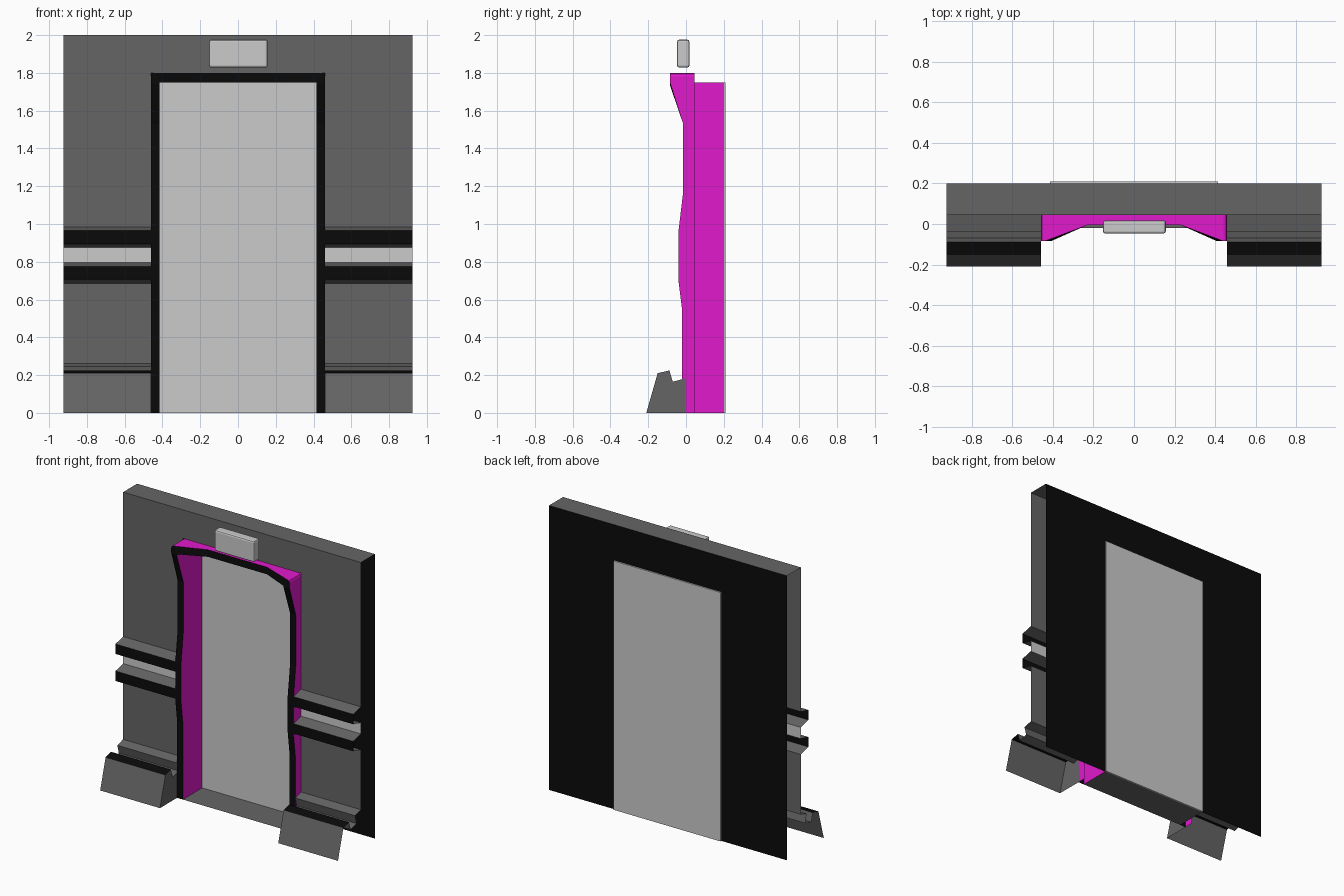
import bpy, bmesh

if "Cube" in bpy.data.objects:
    bpy.data.objects.remove(bpy.data.objects["Cube"])


def mat(name, c):
    m = bpy.data.materials.new(name)
    m.diffuse_color = (*c, 1)
    m.use_nodes = True
    m.node_tree.nodes["Principled BSDF"].inputs["Base Color"].default_value = m.diffuse_color
    return m


MATS = [mat("dark_grey", (0.13, 0.13, 0.13)), mat("light_grey", (0.55, 0.55, 0.55)),
        mat("black", (0.003, 0.003, 0.003)), mat("magenta", (0.75, 0.01, 0.6))]
GREY, LIGHT, BLACK, PINK = range(4)

W, OPEN, JAMB = 0.925, 0.46, 0.415     # half widths: wall, frame outside, frame inside
FRONT, BACK = 0.045, 0.2               # wall planes
H, FRAME_H, DOOR_H = 2.0, 1.8, 1.75


def add_mesh(name, faces):
    """faces: list of (points, material index)"""
    bm = bmesh.new()
    for pts, m in faces:
        bm.faces.new([bm.verts.new(p) for p in pts]).material_index = m
    bmesh.ops.remove_doubles(bm, verts=bm.verts, dist=0.0005)
    me = bpy.data.meshes.new(name)
    bm.to_mesh(me)
    bm.free()
    for m in MATS:
        me.materials.append(m)
    ob = bpy.data.objects.new(name, me)
    bpy.context.collection.objects.link(ob)
    return ob


def strip(profile, x0, x1):
    """Sweep a (y, z, material of the next face) profile along x"""
    return [([(x0, a[0], a[1]), (x0, b[0], b[1]), (x1, b[0], b[1]), (x1, a[0], a[1])], a[2])
            for a, b in zip(profile, profile[1:])]


def add_box(name, lo, hi, m, bevel=0):
    bm = bmesh.new()
    bmesh.ops.create_cube(bm, size=1)
    for v in bm.verts:
        v.co = [(l + h) / 2 + c * (h - l) for l, h, c in zip(lo, hi, v.co)]
    if bevel:
        bmesh.ops.bevel(bm, geom=bm.edges[:], offset=bevel, segments=2, profile=0.5, affect='EDGES')
    me = bpy.data.meshes.new(name)
    bm.to_mesh(me)
    bm.free()
    me.materials.append(MATS[m])
    ob = bpy.data.objects.new(name, me)
    bpy.context.collection.objects.link(ob)
    return ob


# Side walls with two rails and a footing, open at the outer ends
rails = [(FRONT, H, GREY), (FRONT, 0.985, GREY), (-0.04, 0.965, BLACK), (-0.04, 0.895, GREY),
         (FRONT, 0.875, LIGHT), (FRONT, 0.795, GREY), (-0.04, 0.775, BLACK), (-0.04, 0.705, GREY),
         (FRONT, 0.685, GREY), (FRONT, 0.262, GREY), (-0.02, 0.245, GREY)]
foot = [(-0.02, 0.245, GREY), (-0.003, 0.183, GREY), (-0.07, 0.165, GREY),
        (-0.088, 0.225, BLACK), (-0.15, 0.21, GREY), (-0.21, 0, GREY)]
for side, s in (("left", -1), ("right", 1)):
    x0, x1 = sorted((s * OPEN, s * W))
    add_mesh(side + "_wall", strip(rails, x0, x1))
    cap = [(s * OPEN, y, z) for y, z, _ in foot[1:]] + [(s * OPEN, -0.003, 0)]
    add_mesh(side + "_footing", strip(foot, x0, x1) + [(cap if s > 0 else cap[::-1], GREY)])

# Wall above the doorway
add_mesh("header_wall", strip([(FRONT, H, GREY), (FRONT, FRAME_H, GREY)], -OPEN, OPEN))

# Wall top and threshold
add_mesh("wall_top", strip([(BACK, H, GREY), (FRONT, H, GREY)], -W, W))
add_mesh("threshold", strip([(BACK, 0, GREY), (-0.02, 0, GREY)], -JAMB, JAMB))


# Black back panels around the door
def back(x0, x1, z0, z1):
    return ([(x1, BACK, z0), (x0, BACK, z0), (x0, BACK, z1), (x1, BACK, z1)], BLACK)


add_mesh("back_panel", [back(-W, -JAMB, 0, DOOR_H), back(JAMB, W, 0, DOOR_H),
                        back(-W, -JAMB, DOOR_H, H), back(JAMB, W, DOOR_H, H),
                        back(-JAMB, JAMB, DOOR_H, H)])

# Door frame: half path of (outer x, outer z, inner x, inner z, front y)
half = [(OPEN, z, JAMB, z, y) for z, y in
        ((0, -0.02), (0.54, -0.02), (0.70, -0.04), (0.96, -0.04), (1.17, -0.015), (1.53, -0.015))]
half += [(OPEN, 1.75, JAMB, 1.735, -0.085), (OPEN, 1.782, JAMB, DOOR_H, -0.085),
         (0.455, 1.795, 0.414, DOOR_H, -0.085), (0.442, FRAME_H, 0.41, DOOR_H, -0.085),
         (0.23, FRAME_H, 0.23, DOOR_H, -0.005)]
path = half + [(-a, b, -c, d, y) for a, b, c, d, y in reversed(half)]
faces = []
for p, q in zip(path, path[1:]):
    rows = []
    for ox, oz, ix, iz, y in (p, q):
        rows.append([(ox, FRONT, oz), (ox, y, oz), (ix, y, iz), (ix, BACK, iz)])
    a, b = rows
    for k, m in enumerate((PINK, BLACK, PINK)):
        faces.append(([a[k], b[k], b[k + 1], a[k + 1]], m))
add_mesh("door_frame", faces)

# Door leaf and the sign above it
add_box("door", (-JAMB, 0.195, 0), (JAMB, 0.21, DOOR_H), LIGHT)
add_box("sign", (-0.153, -0.047, 1.828), (0.157, 0.018, 1.976), LIGHT, 0.011)
